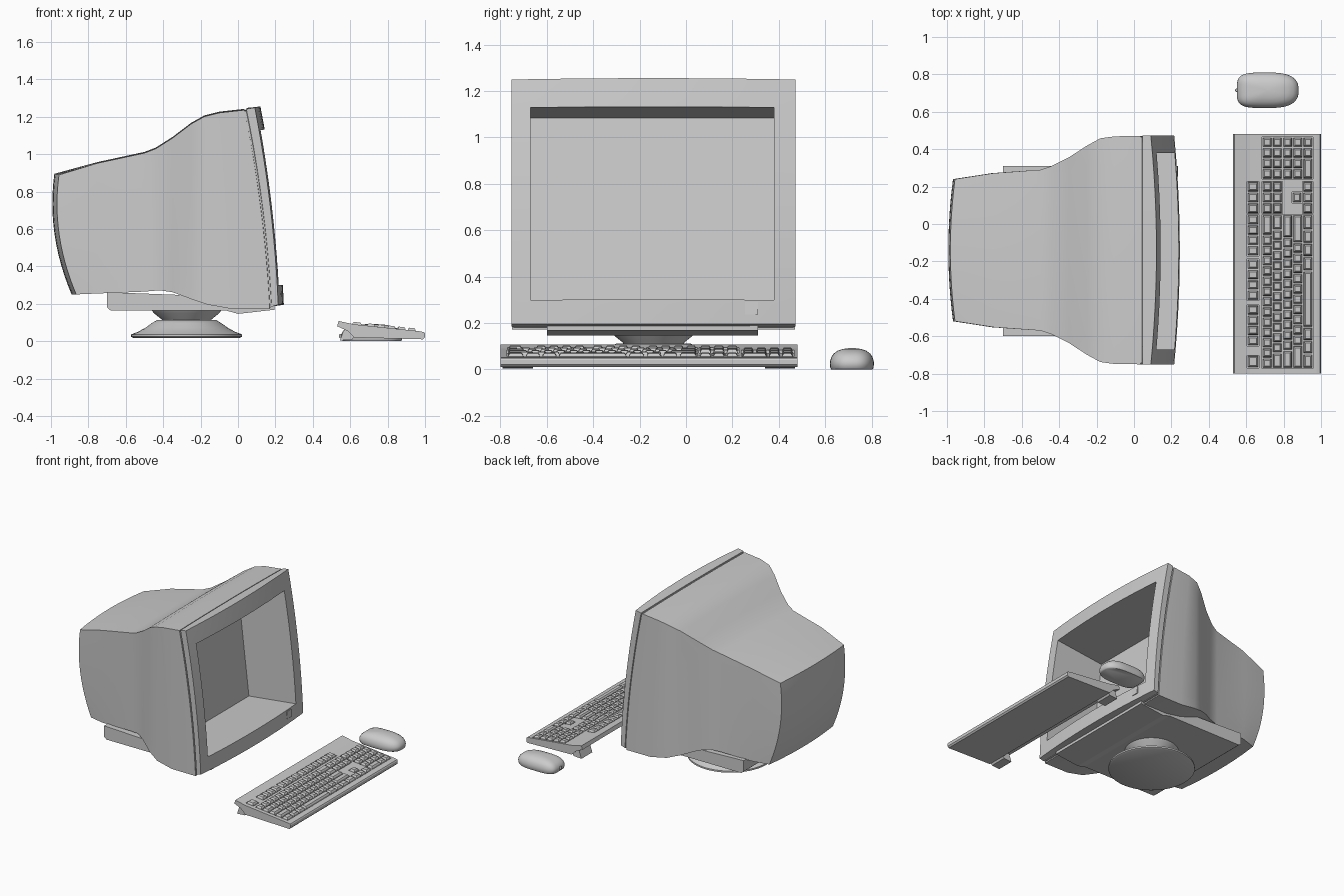
import bpy, bmesh
from math import cos, sin, pi, radians, copysign

if "Cube" in bpy.data.objects:
    bpy.data.objects.remove(bpy.data.objects["Cube"])

CY = -0.14  # monitor centre line


def finish(bm, name, smooth=None):
    bmesh.ops.remove_doubles(bm, verts=bm.verts, dist=1e-5)
    bmesh.ops.recalc_face_normals(bm, faces=bm.faces)
    me = bpy.data.meshes.new(name)
    bm.to_mesh(me)
    bm.free()
    ob = bpy.data.objects.new(name, me)
    bpy.context.collection.objects.link(ob)
    if smooth:
        shade(ob, smooth)
    return ob


def activate(ob):
    bpy.ops.object.select_all(action='DESELECT')
    ob.select_set(True)
    bpy.context.view_layer.objects.active = ob


def shade(ob, angle):
    activate(ob)
    bpy.ops.object.shade_smooth_by_angle(angle=radians(angle))


def cut(ob, cutter):
    cutter.hide_render = True
    m = ob.modifiers.new("cut", 'BOOLEAN')
    m.operation, m.solver, m.object = 'DIFFERENCE', 'EXACT', cutter
    activate(ob)
    bpy.ops.object.modifier_apply(modifier=m.name)
    bpy.data.objects.remove(cutter)


def add_prism(bm, pts, y0, y1):
    a = [bm.verts.new((x, y0, z)) for x, z in pts]
    b = [bm.verts.new((x, y1, z)) for x, z in pts]
    bm.faces.new(a)
    bm.faces.new(b)
    for i in range(len(a)):
        j = (i + 1) % len(a)
        bm.faces.new((a[i], a[j], b[j], b[i]))


def prism(name, pts, y0, y1, smooth=None):
    bm = bmesh.new()
    add_prism(bm, pts, y0, y1)
    return finish(bm, name, smooth)


def rings(name, profile, cx, cy, outline, n=48, smooth=35):
    """Stack of closed outlines scaled by r at height z, capped at both ends."""
    bm = bmesh.new()
    loops = []
    for r, z in profile:
        loops.append([bm.verts.new((cx + r * outline(2 * pi * i / n)[0],
                                    cy + r * outline(2 * pi * i / n)[1], z)) for i in range(n)])
    for a, b in zip(loops, loops[1:]):
        for i in range(n):
            j = (i + 1) % n
            bm.faces.new((a[i], a[j], b[j], b[i]))
    bm.faces.new(loops[0])
    bm.faces.new(loops[-1])
    return finish(bm, name, smooth)


# Monitor housing: loft of (x top, z top, x bottom, z bottom, half width, bow, bulge)
stations = [
    (-.957, .895, -.865, .25, .38, -.045, -.025),
    (-.75, .958, -.75, .255, .412, -.01, 0),
    (-.50, 1.012, -.50, .265, .43, 0, 0),
    (-.44, 1.035, -.42, .272, .45, 0, 0),
    (-.35, 1.092, -.35, .262, .495, 0, 0),
    (-.25, 1.168, -.25, .225, .56, 0, 0),
    (-.18, 1.207, -.16, .195, .598, 0, 0),
    (-.10, 1.227, -.03, .172, .609, .01, 0),
    (.035, 1.242, .17, .172, .61, .02, 0),
    (.036, 1.236, .171, .18, .604, .02, 0),
    (.044, 1.238, .179, .182, .604, .02, 0),
    (.045, 1.247, .18, .185, .612, .02, 0),
    (.09, 1.255, .215, .195, .612, .02, .03)]


def spot(s, u, v):
    xt, zt, xb, zb, hw, bow, bulge = s
    top = zt - .006 * u * u
    return (xb + (xt - xb) * v + 4 * bow * v * (1 - v) + bulge * (1 - u * u),
            CY + hw * u, zb + (top - zb) * v)


N = 12
steps = [i / N for i in range(N + 1)]
edge = ([(2 * t - 1, 0) for t in steps[:-1]] + [(1, t) for t in steps[:-1]] +
        [(1 - 2 * t, 1) for t in steps[:-1]] + [(-1, 1 - t) for t in steps[:-1]])
bm = bmesh.new()
loops = [[bm.verts.new(spot(s, u, v)) for u, v in edge] for s in stations]
for a, b in zip(loops, loops[1:]):
    for i in range(len(edge)):
        j = (i + 1) % len(edge)
        bm.faces.new((a[i], a[j], b[j], b[i]))
for s in (stations[0], stations[-1]):
    g = [[bm.verts.new(spot(s, 2 * u - 1, v)) for u in steps] for v in steps]
    for r in range(N):
        for c in range(N):
            bm.faces.new((g[r][c], g[r][c + 1], g[r + 1][c + 1], g[r + 1][c]))
housing = finish(bm, "monitor_housing")

# Deep tilted screen opening
cut(housing, prism("screen_cutter", [(.5, 1.173), (-.27, 1.083), (-.175, .253), (.5, .332)], -.67, .38))
shade(housing, 30)

# Power button and underside plate
prism("power_button", [(.2, .236), (.234, .236), (.229, .29), (.2, .29)], .255, .31)
prism("underside_plate", [(-.70, .18), (-.68, .163), (-.06, .163), (0, .146), (.195, .168),
                          (.195, .19), (-.05, .22), (-.25, .245), (-.70, .262)], -.6, .31)

# Swivel stand


def circle(a):
    return cos(a), sin(a)


rings("stand_base", [(.285, .018), (.297, .024), (.297, .036), (.26, .05), (.22, .072),
                     (.185, .097), (.16, .112)], -.275, CY, circle)
rings("stand_neck", [(.125, .105), (.135, .118), (.175, .15), (.19, .17)], -.275, CY, circle)


# Keyboard case
def deck(x):
    return .09 - .105 * (x - .62)


case = prism("keyboard_case", [(.53, .08), (.538, .108), (.62, .09), (.975, deck(.975)), (.995, .048),
                               (1, .04), (1, .02), (.99, .01), (.62, .02), (.585, .055)], -.8, .48)
prism("keyboard_foot_left", [(.545, .004), (.61, .008), (.625, .03), (.585, .06), (.565, .06)], -.79, -.66)
prism("keyboard_foot_right", [(.545, .004), (.61, .008), (.625, .03), (.585, .06), (.565, .06)], .34, .47)

# Sunken wells for each block of keys
F0, F1, M0, M1 = .605, .668, .685, .957
wells = [(F0, F1, .055, .228), (F0, F1, -.17, .05), (F0, F1, -.408, -.188), (F0, F1, -.652, -.432),
         (F0, F1, -.77, -.702), (M0, M1, -.772, .05), (M0, M1, .24, .465),
         (M0, .795, .055, .228), (.845, .897, .112, .171), (.902, M1, .055, .228)]
bm = bmesh.new()
for x0, x1, y0, y1 in wells:
    add_prism(bm, [(x0, deck(x0) - .014), (x1, deck(x1) - .014), (x1, .2), (x0, .2)], y0, y1)
cut(case, finish(bm, "well_cutter"))

# Keys: tapered caps following the deck slope
keys = bmesh.new()


def add_key(x0, x1, y0, y1):
    quads = []
    for inset, h in ((.004, -.016), (.007, .004), (.013, .013)):
        a, b, c, d = x0 + inset, x1 - inset, y0 + inset, y1 - inset
        quads.append([keys.verts.new((x, y, deck(x) + h)) for x, y in ((a, c), (b, c), (b, d), (a, d))])
    for q, p in zip(quads, quads[1:]):
        for i in range(4):
            j = (i + 1) % 4
            keys.faces.new((q[i], q[j], p[j], p[i]))
    keys.faces.new(quads[0])
    keys.faces.new(quads[-1])


def key_row(x0, x1, y0, y1, widths):
    unit, y = (y1 - y0) / sum(widths), y0
    for w in widths:
        add_key(x0, x1, y, y + w * unit)
        y += w * unit


for (x0, x1, y0, y1), n in zip(wells[:5], (3, 4, 4, 4, 1)):
    key_row(x0, x1, y0, y1, [1] * n)
pitch = (M1 - M0) / 5
main_rows = [[1] * 13 + [2], [1.5] + [1] * 12 + [1.5], [1.75] + [1] * 11 + [2.25],
             [2.25] + [1] * 10 + [2.75], [1.4, 1.3, 1.3, 5.5, 1.4, 1.3, 1.3, 1.5]]
for i, row in enumerate(main_rows):
    x = M0 + i * pitch
    key_row(x, x + pitch, -.772, .05, row)
    key_row(x, x + pitch, .24, .465, [2, 1, 1] if i == 4 else [1] * 4)
    if i < 2:
        key_row(x, x + pitch, .055, .228, [1] * 3)
add_key(.845, .897, .112, .171)
key_row(.902, M1, .055, .228, [1] * 3)
finish(keys, "keyboard_keys")


# Mouse: squarer at the cable end, rounder at the palm end
def mouse_outline(a):
    c, s = cos(a), sin(a)
    e = .75 if c > 0 else .5
    return .165 * copysign(abs(c) ** e, c), .095 * copysign(abs(s) ** e, s)


rings("mouse_body", [(.94, 0), (.98, .006), (1, .025), (.985, .038), (.93, .054), (.83, .068), (.66, .08),
                     (.42, .088), (.18, .091), (.03, .0915)], .715, .715, mouse_outline, smooth=50)
rings("mouse_cable_stub", [(.008, .018), (.01, .022), (.01, .034), (.008, .038)], .55, .715, circle, n=12)
